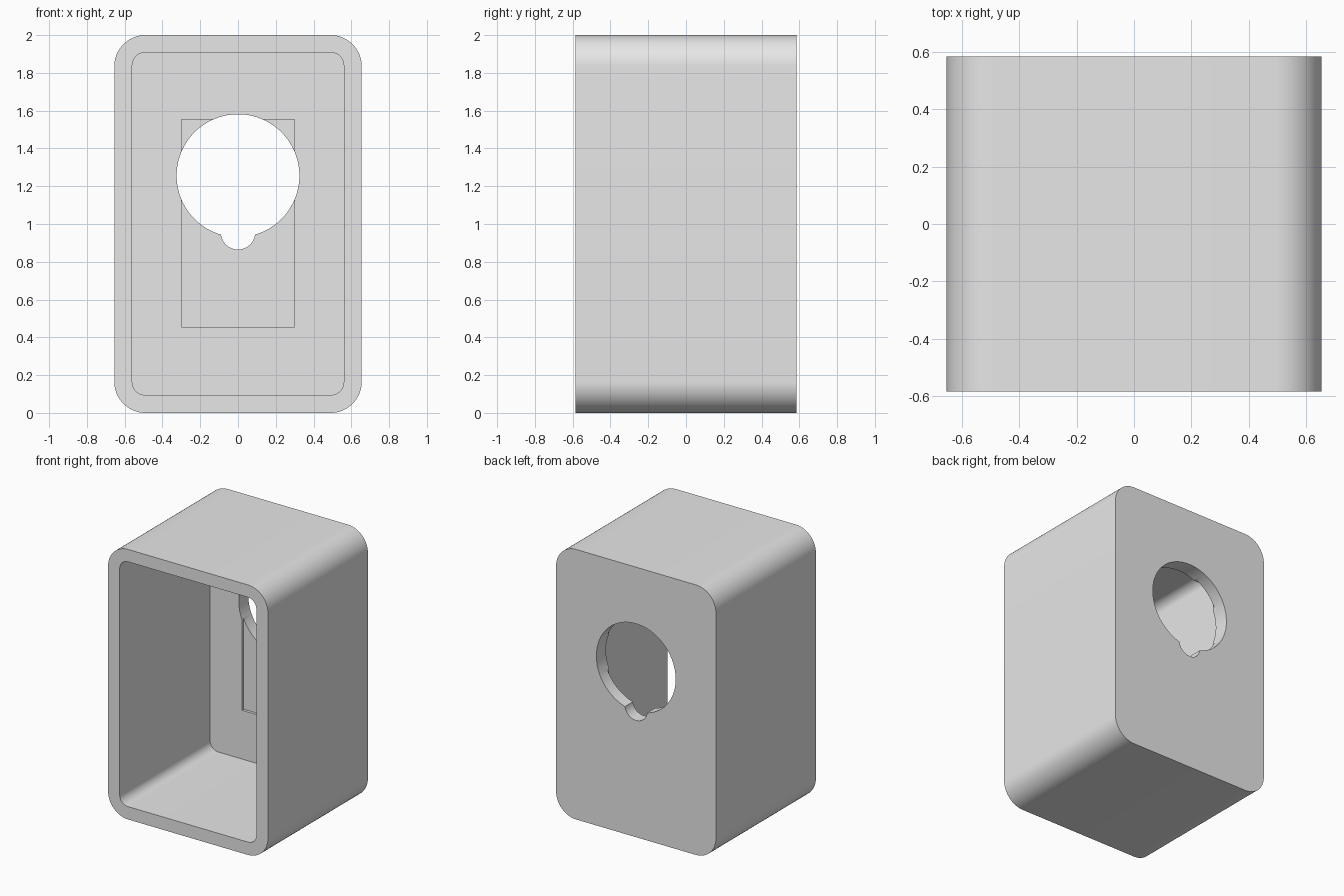
import bpy
import bmesh
from math import pi, cos, sin

cube = bpy.data.objects.get("Cube")
if cube:
    bpy.data.objects.remove(cube, do_unlink=True)

FRONT, BACK = -0.585, 0.585
INNER_BACK = BACK - 0.112      # inner face of the back wall
RECESS_BACK = INNER_BACK + 0.02
OVER = 0.1                     # cutter overshoot

grey = bpy.data.materials.new("light grey")
grey.use_nodes = True
grey.diffuse_color = (0.8, 0.8, 0.8, 1)
grey.node_tree.nodes["Principled BSDF"].inputs["Base Color"].default_value = (0.8, 0.8, 0.8, 1)


def rounded_rect(half_w, z0, z1, r, steps=16):
    """Outline in x and z with rounded corners."""
    centres = [(half_w - r, z1 - r), (r - half_w, z1 - r),
               (r - half_w, z0 + r), (half_w - r, z0 + r)]
    pts = []
    for q, (cx, cz) in enumerate(centres):
        for i in range(steps + 1):
            a = (q + i / steps) * pi / 2
            pts.append((cx + r * cos(a), cz + r * sin(a)))
    return pts


def circle(cz, r, steps):
    return [(r * cos(2 * pi * i / steps), cz + r * sin(2 * pi * i / steps))
            for i in range(steps)]


def prism(name, outline, y0, y1):
    """Extrude an x-z outline along y."""
    bm = bmesh.new()
    face = bm.faces.new([bm.verts.new((x, y0, z)) for x, z in outline])
    ext = bmesh.ops.extrude_face_region(bm, geom=[face])
    moved = [v for v in ext["geom"] if isinstance(v, bmesh.types.BMVert)]
    bmesh.ops.translate(bm, verts=moved, vec=(0, y1 - y0, 0))
    bmesh.ops.recalc_face_normals(bm, faces=bm.faces)
    mesh = bpy.data.meshes.new(name)
    bm.to_mesh(mesh)
    bm.free()
    mesh.materials.append(grey)
    obj = bpy.data.objects.new(name, mesh)
    bpy.context.collection.objects.link(obj)
    return obj


# Outer body
housing = prism("housing", rounded_rect(0.655, 0, 2, 0.165), FRONT, BACK)
bpy.ops.object.select_all(action="DESELECT")
bpy.context.view_layer.objects.active = housing
housing.select_set(True)

# Open cavity, shallow inner recess, round hole and its small lower notch
mid = 0.0
recess_outline = [(-0.3, 0.456), (0.3, 0.456), (0.3, 1.554), (-0.3, 1.554)]
cutters = [
    prism("cavity_cutter", rounded_rect(0.56, 0.095, 1.908, 0.068), FRONT - OVER, INNER_BACK),
    prism("recess_cutter", recess_outline, mid, RECESS_BACK),
    prism("hole_cutter", circle(1.256, 0.325, 96), mid, BACK + OVER),
    prism("notch_cutter", circle(0.956, 0.091, 48), mid, BACK + OVER),
]
for cutter in cutters:
    cutter.hide_render = True
    mod = housing.modifiers.new(cutter.name, "BOOLEAN")
    mod.operation = "DIFFERENCE"
    mod.solver = "EXACT"
    mod.object = cutter
    bpy.ops.object.modifier_apply(modifier=mod.name)
    bpy.data.objects.remove(cutter, do_unlink=True)

# Smooth rounded corners, crisp rims
bpy.ops.object.shade_smooth_by_angle(angle=pi / 6)
